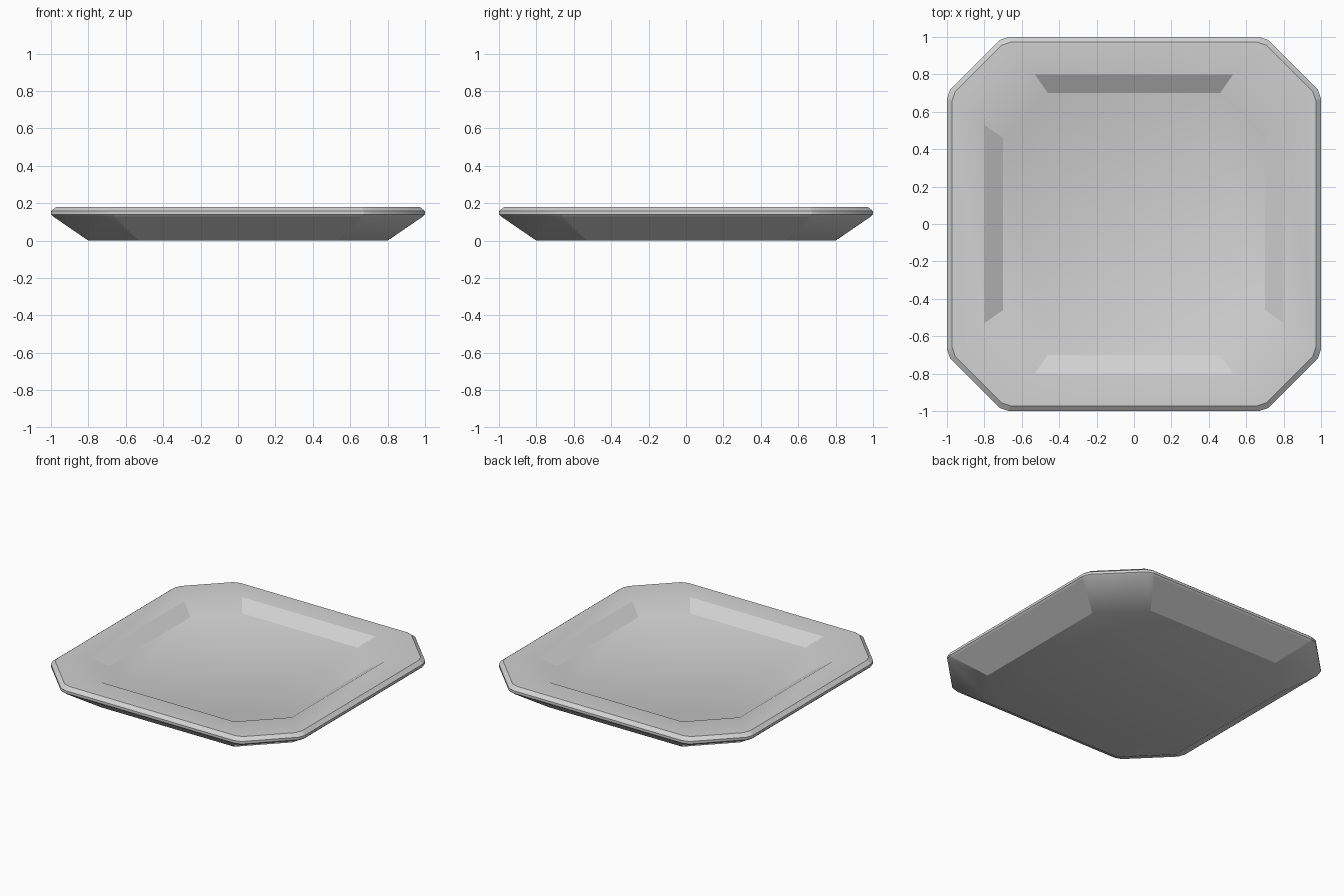
import bpy
import bmesh
import math

cube = bpy.data.objects.get("Cube")
if cube:
    bpy.data.objects.remove(cube, do_unlink=True)

ceramic = bpy.data.materials.new("light_grey_ceramic")
ceramic.use_nodes = True
GREY = (0.64, 0.64, 0.64, 1)
ceramic.diffuse_color = GREY
ceramic.node_tree.nodes["Principled BSDF"].inputs["Base Color"].default_value = GREY


def ring(bm, side, flat, z, soft=0.0):
    """Cut-corner square; soft rounds off the ends of each corner cut."""
    c, d = flat + soft * 3, side - soft
    quarter = [(side, flat), (d, c), (c, d), (flat, side)]
    verts = []
    for turn in range(4):
        for x, y in quarter:
            for _ in range(turn):
                x, y = -y, x
            verts.append(bm.verts.new((x, y, z)))
    return verts


# Plate section from the underside, around the rim and into the well
section = [
    (0.80, 0.53, 0.0, 0),
    (0.99, 0.665, 0.13, 0.016),
    (1.00, 0.67, 0.14, 0.016),
    (1.00, 0.67, 0.158, 0.016),
    (0.972, 0.66, 0.18, 0.016),
    (0.80, 0.53, 0.18, 0),
    (0.70, 0.46, 0.12, 0),
]
bm = bmesh.new()
rings = [ring(bm, *row) for row in section]
for low, high in zip(rings, rings[1:]):
    for i in range(16):
        j = (i + 1) % 16
        bm.faces.new((low[i], low[j], high[j], high[i]))
bm.faces.new(rings[0][::-1])
bm.faces.new(rings[-1])
bmesh.ops.remove_doubles(bm, verts=bm.verts, dist=0.0005)
bmesh.ops.recalc_face_normals(bm, faces=bm.faces)

mesh = bpy.data.meshes.new("plate")
bm.to_mesh(mesh)
bm.free()
mesh.materials.append(ceramic)
plate = bpy.data.objects.new("plate", mesh)
bpy.context.collection.objects.link(plate)

# Smooth corners, crisp straight walls
bpy.ops.object.select_all(action="DESELECT")
plate.select_set(True)
bpy.context.view_layer.objects.active = plate
bpy.ops.object.shade_smooth_by_angle(angle=math.radians(30))
for face in mesh.polygons:
    n = face.normal
    straight = min(abs(n.x), abs(n.y)) < 0.01
    if straight and abs(n.z) < 0.95:
        face.use_smooth = False
